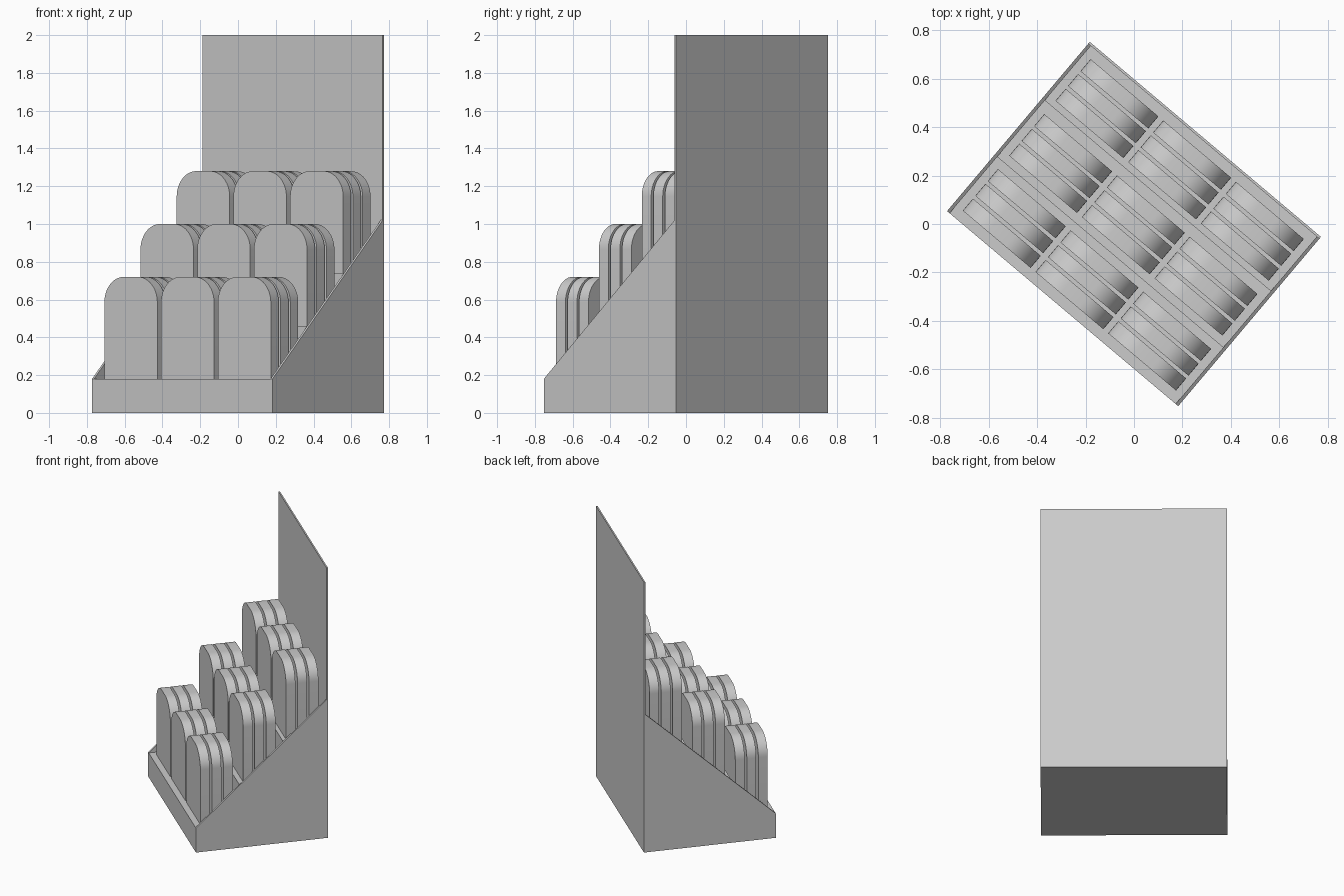
import bpy, bmesh, math
from mathutils import Matrix, Vector

if "Cube" in bpy.data.objects:
    bpy.data.objects.remove(bpy.data.objects["Cube"])

W, D, H = 1.25, 0.915, 2.0          # stand width, depth, back panel height
FRONT, RISE = 0.18, 0.28            # first shelf height, height of each step
STEP = D / 3
SIDE_T, BACK_T = 0.014, 0.01
TURN = Matrix.Rotation(math.radians(-40.15), 4, 'Z')


def extrude(name, pts, vec, smooth=False):
    """Closed prism from a planar list of 3D points swept along vec."""
    bm = bmesh.new()
    face = bm.faces.new([bm.verts.new(p) for p in pts])
    res = bmesh.ops.extrude_face_region(bm, geom=[face])
    verts = [g for g in res['geom'] if isinstance(g, bmesh.types.BMVert)]
    bmesh.ops.translate(bm, verts=verts, vec=vec)
    bmesh.ops.recalc_face_normals(bm, faces=bm.faces)
    mesh = bpy.data.meshes.new(name)
    bm.to_mesh(mesh)
    bm.free()
    if smooth:
        mesh.shade_smooth()
        mesh.set_sharp_from_angle(angle=math.radians(30))
    return mesh


def place(name, mesh, loc=(0, 0, 0)):
    ob = bpy.data.objects.new(name, mesh)
    bpy.context.collection.objects.link(ob)
    ob.matrix_world = TURN @ Matrix.Translation(Vector(loc))
    return ob


y0, y1 = -D / 2, D / 2 - BACK_T
top = FRONT + 3 * RISE

# stepped shelves
prof = [(y0, 0)]
for i in range(3):
    z = FRONT + i * RISE
    prof += [(y0 + i * STEP, z), (min(y0 + (i + 1) * STEP, y1), z)]
prof.append((y1, 0))
inner = W / 2 - SIDE_T
place("stepped_shelves", extrude("stepped_shelves", [(-inner, y, z) for y, z in prof], (2 * inner, 0, 0)))

# sloping side panels
side = extrude("side_panel", [(0, y0, 0), (0, y1, 0), (0, y1, top), (0, y0, FRONT)], (SIDE_T, 0, 0))
place("left_side_panel", side, (-W / 2, 0, 0))
place("right_side_panel", side, (inner, 0, 0))

# tall back panel
back = [(-W / 2, y1, 0), (W / 2, y1, 0), (W / 2, y1, H), (-W / 2, y1, H)]
place("back_panel", extrude("back_panel", back, (0, BACK_T, 0)))

# round-topped packs, three deep in each of nine places
PW, PH, PT, R = 0.367, 0.54, 0.065, 0.135
arch = [(-PW / 2, 0, 0), (PW / 2, 0, 0)]
for cx, start in ((PW / 2 - R, 0), (R - PW / 2, 90)):
    for k in range(13):
        a = math.radians(start + 90 * k / 12)
        arch.append((cx + R * math.cos(a), 0, PH - R + R * math.sin(a)))
pack = extrude("pack", arch, (0, PT, 0), smooth=True)
for row in range(3):
    for col in range(3):
        for n in range(3):
            place(f"pack_row{row + 1}_column{col + 1}_{n + 1}", pack,
                  ((col - 1) * 0.393, -0.414 + row * 0.297 + n * 0.08, FRONT + row * RISE))
